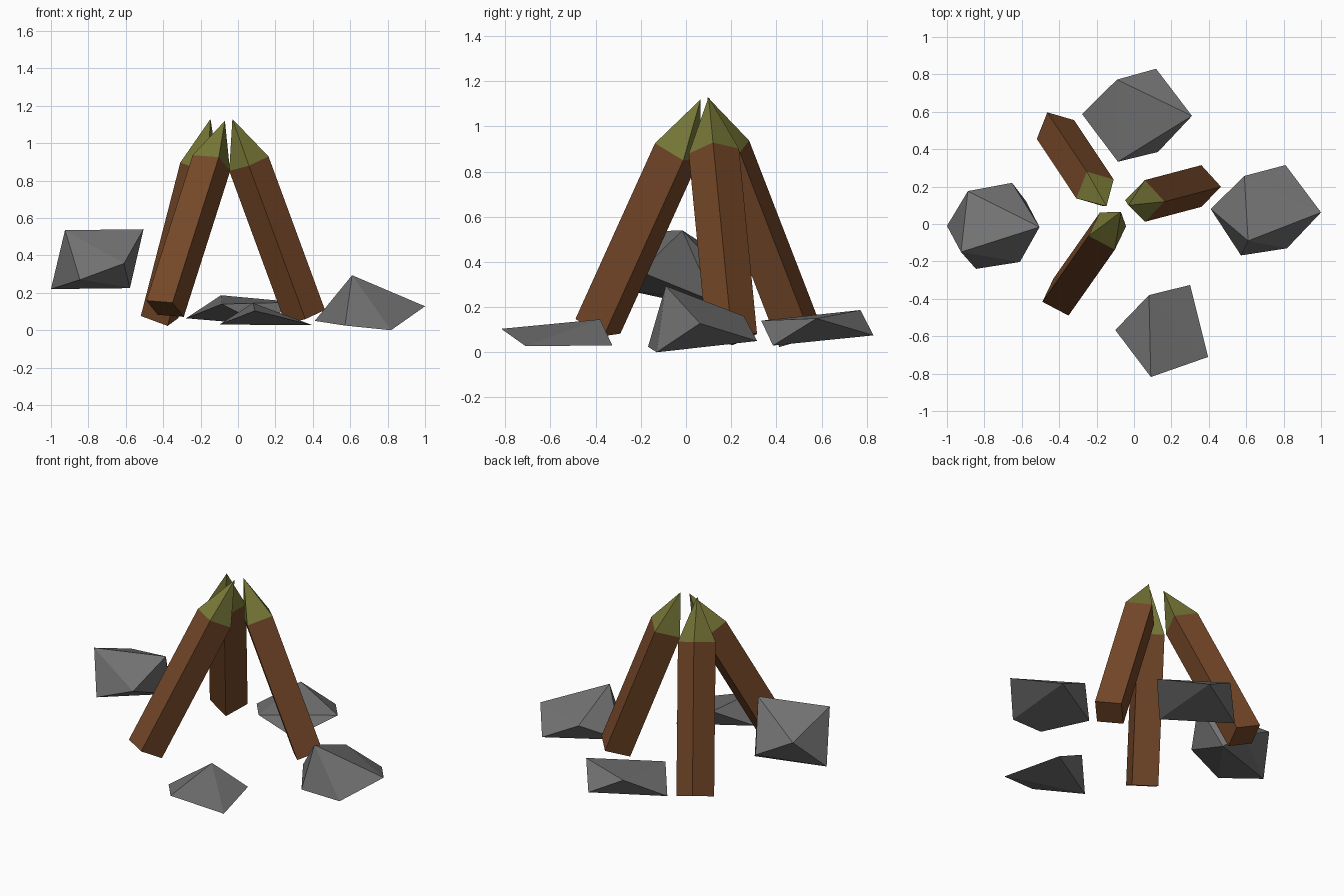
import bpy
import bmesh
from mathutils import Vector

if "Cube" in bpy.data.objects:
    bpy.data.objects.remove(bpy.data.objects["Cube"])


def material(name, rgb):
    m = bpy.data.materials.new(name)
    m.diffuse_color = (*rgb, 1)
    m.use_nodes = True
    m.node_tree.nodes["Principled BSDF"].inputs["Base Color"].default_value = m.diffuse_color
    return m


BARK = material("bark", (0.18, 0.065, 0.022))
MOSS = material("moss", (0.19, 0.19, 0.04))
STONE = material("stone", (0.17, 0.17, 0.17))


def finish(name, bm, mat):
    bmesh.ops.recalc_face_normals(bm, faces=bm.faces)
    me = bpy.data.meshes.new(name)
    bm.to_mesh(me)
    bm.free()
    ob = bpy.data.objects.new(name, me)
    me.materials.append(mat)
    bpy.context.collection.objects.link(ob)


def square(bm, centre, u, v):
    return [bm.verts.new(centre + d) for d in (u, v, -u, -v)]


def log(name, foot, tip, corner, radius=0.112, split=0.774):
    """Square leaning log with a pyramid tip; corner is the plan direction of one edge."""
    foot, tip = Vector(foot), Vector(tip)
    axis = (tip - foot).normalized()
    u = Vector((*corner, 0))
    u = (u - axis * u.dot(axis)).normalized() * radius
    v = axis.cross(u)
    shoulder = foot.lerp(tip, split)
    # brown shaft
    bm = bmesh.new()
    low, high = square(bm, foot, u, v), square(bm, shoulder, u, v)
    bm.faces.new(low)
    for i in range(4):
        j = (i + 1) % 4
        bm.faces.new((low[i], low[j], high[j], high[i]))
    bm.faces.new(high)
    finish(name, bm, BARK)
    # green pointed end
    bm = bmesh.new()
    base, apex = square(bm, shoulder, u, v), bm.verts.new(tip)
    for i in range(4):
        bm.faces.new((base[i], base[(i + 1) % 4], apex))
    finish(name + "_tip", bm, MOSS)


def rock(name, corners):
    """Faceted stone wrapped around a few corner points."""
    bm = bmesh.new()
    for c in corners:
        bm.verts.new(c)
    bmesh.ops.convex_hull(bm, input=bm.verts)
    finish(name, bm, STONE)


# three logs leaning together
log("front_log", (-0.39, -0.39, 0.115), (-0.07, 0.065, 1.12), (-1, -0.4))
log("back_log", (-0.42, 0.505, 0.07), (-0.147, 0.095, 1.13), (-0.45, 0.89))
log("right_log", (0.36, 0.203, 0.07), (-0.03, 0.10, 1.13), (1, 0))

# four rocks around them
rock("left_rock", [(-.925, -.15, .535), (-.505, -.016, .54), (-.888, .176, .415),
                   (-.652, .22, .29), (-1, -.01, .22), (-.578, .123, .225),
                   (-.845, -.24, .27), (-.61, -.203, .357)])
rock("right_rock", [(.41, .08, .05), (.59, .257, .16), (.81, .315, .05), (1, .062, .128),
                    (.818, -.13, 0), (.572, -.168, .025), (.61, -.09, .294)])
rock("back_rock", [(-.278, .588, .064), (-.091, .772, .187), (.118, .83, .075),
                   (.31, .578, .15), (.128, .385, .03), (-.086, .333, .14)])
rock("front_rock", [(-.1, -.567, .03), (.08, -.38, .146), (.3, -.326, .03),
                    (.396, -.711, .028), (.09, -.818, .104)])
